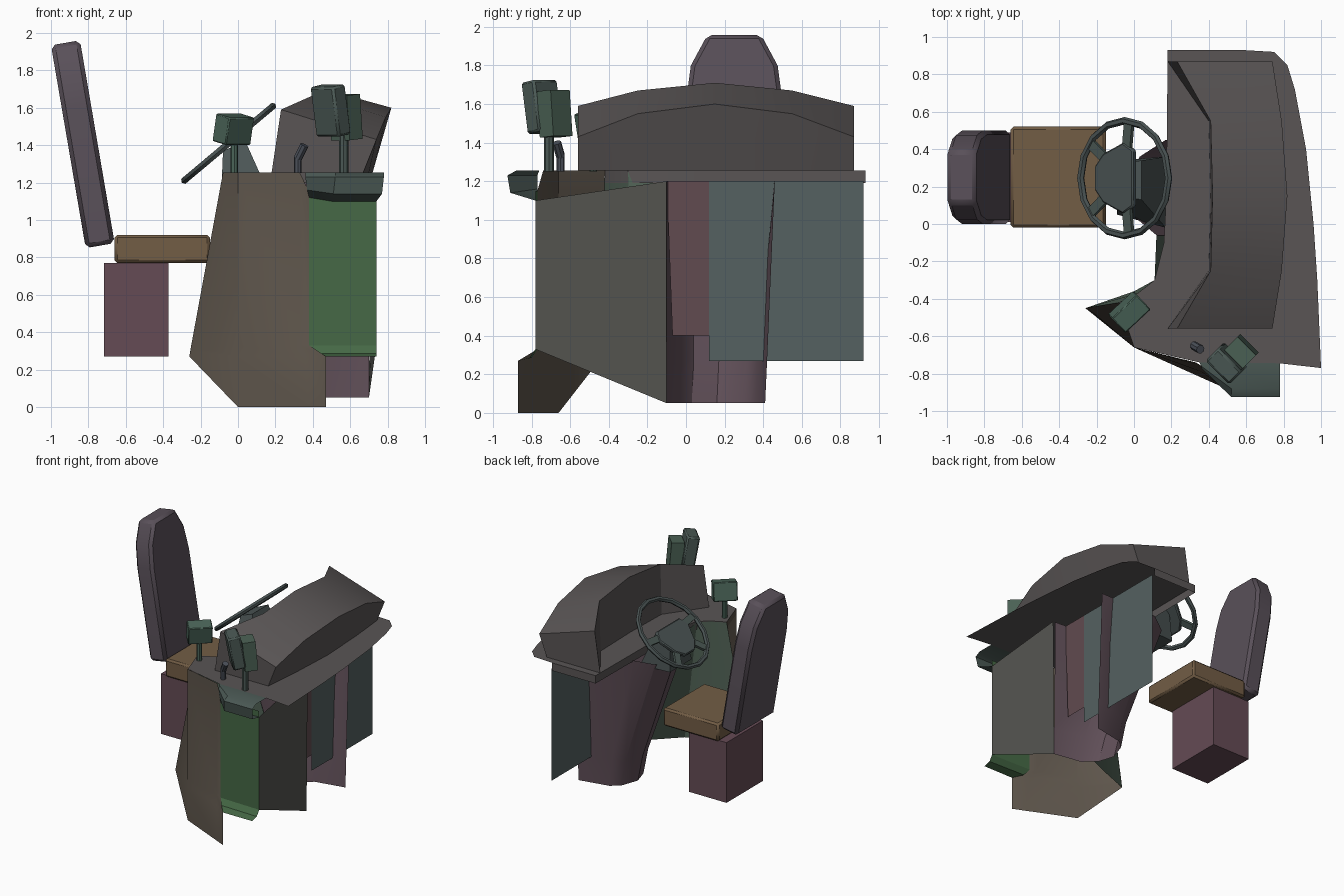
import bpy, bmesh, math
from mathutils import Matrix, Vector

R = math.radians

# Dark tints shared by the parts
TINTS = {
    "seat_base": (0.13, 0.07, 0.09), "seat_cushion": (0.17, 0.11, 0.06), "seat_backrest": (0.10, 0.08, 0.10),
    "steering": (0.07, 0.09, 0.09), "wheel": (0.07, 0.10, 0.09), "knee": (0.12, 0.08, 0.10),
    "inner": (0.08, 0.12, 0.09), "front_console": (0.11, 0.09, 0.07), "side_cabinet_front": (0.06, 0.14, 0.06),
    "side_cabinet_back": (0.09, 0.09, 0.08), "lower_dash": (0.09, 0.12, 0.12), "center_dash": (0.12, 0.07, 0.08),
    "counter": (0.10, 0.09, 0.09), "side_tray": (0.07, 0.10, 0.09), "dashboard": (0.10, 0.09, 0.09),
    "small": (0.07, 0.13, 0.10), "tall": (0.07, 0.10, 0.09), "rear": (0.07, 0.12, 0.09), "lever": (0.07, 0.08, 0.10)}


def finish(name, bm, bevel=0, smooth=30):
    bmesh.ops.recalc_face_normals(bm, faces=bm.faces)
    me = bpy.data.meshes.new(name)
    bm.to_mesh(me)
    bm.free()
    key = next(k for k in TINTS if name.startswith(k))
    mat = bpy.data.materials.get(key) or bpy.data.materials.new(key)
    mat.diffuse_color = (*TINTS[key], 1)
    me.materials.append(mat)
    ob = bpy.data.objects.new(name, me)
    bpy.context.collection.objects.link(ob)
    if bevel:
        m = ob.modifiers.new("bevel", 'BEVEL')
        m.width = bevel
        m.segments = 1
        m.limit_method = 'ANGLE'
    bpy.ops.object.select_all(action='DESELECT')
    ob.select_set(True)
    bpy.context.view_layer.objects.active = ob
    bpy.ops.object.shade_smooth_by_angle(angle=R(smooth))
    return ob


def sheet(name, rows, closed=False, caps=False):
    """Surface skinned through rows of equally many points."""
    bm = bmesh.new()
    vs = [[bm.verts.new(p) for p in r] for r in rows]
    n = len(rows[0])
    for a, b in zip(vs, vs[1:]):
        for i in range(n if closed else n - 1):
            j = (i + 1) % n
            bm.faces.new((a[i], a[j], b[j], b[i]))
    if caps:
        bm.faces.new(vs[0])
        bm.faces.new(vs[-1])
    return finish(name, bm)


def prism(name, outline, depth, mat, bevel=0):
    """Flat outline extruded to both sides along local z."""
    bm = bmesh.new()
    lo = [bm.verts.new((x, y, -depth / 2)) for x, y in outline]
    hi = [bm.verts.new((x, y, depth / 2)) for x, y in outline]
    bm.faces.new(lo)
    bm.faces.new(hi)
    for i in range(len(lo)):
        j = (i + 1) % len(lo)
        bm.faces.new((lo[i], lo[j], hi[j], hi[i]))
    bm.transform(mat)
    return finish(name, bm, bevel)


def box(name, loc, size, rot=(0, 0, 0), bevel=0, base=Matrix()):
    bm = bmesh.new()
    bmesh.ops.create_cube(bm, size=1)
    m = Matrix.Translation(loc)
    for ang, ax in zip(reversed(rot), 'ZYX'):
        m = m @ Matrix.Rotation(R(ang), 4, ax)
    bm.transform(base @ m @ Matrix.Diagonal((*size, 1)))
    return finish(name, bm, bevel)


def rod(name, a, b, r=0.02, sides=8):
    a, b = Vector(a), Vector(b)
    bm = bmesh.new()
    bmesh.ops.create_cone(bm, cap_ends=True, segments=sides, radius1=r, radius2=r, depth=(b - a).length)
    bm.transform(Matrix.Translation((a + b) / 2) @ (b - a).to_track_quat('Z', 'Y').to_matrix().to_4x4())
    return finish(name, bm)


# Seat: pedestal, cushion and leaning backrest
box("seat_base", (-0.543, 0.25, 0.52), (0.345, 0.48, 0.5))
box("seat_cushion", (-0.405, 0.25, 0.845), (0.51, 0.54, 0.15), bevel=0.015)
t = R(9.7)
lean = Matrix(((0, -math.sin(t), math.cos(t), -0.737), (1, 0, 0, 0.25),
               (0, math.cos(t), math.sin(t), 0.863), (0, 0, 0, 1)))
half = [(0.25, 0), (0.25, 0.75), (0.225, 0.94), (0.14, 1.1)]
prism("seat_backrest", half + [(-x, y) for x, y in reversed(half)], 0.157, lean, 0.022)

# Steering wheel on its tilted plane
wheel = Matrix.Translation((-0.05, 0.245, 1.41)) @ Matrix.Rotation(R(-40), 4, 'Y')
bm = bmesh.new()
N, M = 16, 6
ring = [[bm.verts.new(wheel @ Vector(((0.307 + 0.02 * math.cos(2 * math.pi * j / M)) * math.cos(2 * math.pi * i / N),
                                      (0.307 + 0.02 * math.cos(2 * math.pi * j / M)) * math.sin(2 * math.pi * i / N),
                                      0.02 * math.sin(2 * math.pi * j / M)))) for j in range(M)] for i in range(N)]
for i in range(N):
    for j in range(M):
        a, b, k = ring[i], ring[(i + 1) % N], (j + 1) % M
        bm.faces.new((a[j], b[j], b[k], a[k]))
finish("steering_wheel_rim", bm)
hub = [(-0.2, 0.06), (-0.14, 0.13), (0.0, 0.19), (0.07, 0.15), (0.07, 0.05)]
prism("steering_wheel_hub", hub + [(x, -y) for x, y in reversed(hub)], 0.035, wheel, 0.008)
for s in (1, -1):
    for a in (84, 142):
        c = 0.22
        box("wheel_spoke", (c * math.cos(R(a)), s * c * math.sin(R(a)), 0), (0.17, 0.055, 0.022),
            (0, 0, s * a), base=wheel)

# Steering column
sheet("steering_column", [
    [(-0.09, 0.05, 1.13), (0.17, -0.02, 1.13), (0.17, 0.36, 1.13), (-0.09, 0.34, 1.13)],
    [(-0.08, 0.15, 1.37), (0.04, 0.13, 1.42), (0.04, 0.34, 1.42), (-0.08, 0.32, 1.37)]],
    closed=True, caps=True)

# Knee panel bulging around the column, running on into the inner side wall
sheet("knee_panel", [
    [(0.70, 0.46, 1.2), (0.17, 0.45, 1.2), (0.03, 0.36, 1.17), (-0.03, 0.2, 1.15), (0.0, 0.04, 1.17),
     (0.12, -0.06, 1.2), (0.69, -0.1, 1.2)],
    [(0.70, 0.42, 0.27), (0.42, 0.37, 0.27), (0.34, 0.31, 0.27), (0.28, 0.17, 0.27), (0.32, 0.04, 0.27),
     (0.44, -0.05, 0.27), (0.70, -0.1, 0.27)],
    [(0.70, 0.41, 0.05), (0.45, 0.36, 0.05), (0.38, 0.3, 0.05), (0.33, 0.16, 0.05), (0.37, 0.03, 0.05),
     (0.47, -0.06, 0.05), (0.70, -0.1, 0.05)]])
sheet("inner_side_wall", [
    [(0.12, -0.06, 1.2), (0.11, -0.3, 1.25), (0.02, -0.37, 1.25), (-0.08, -0.42, 1.25)],
    [(0.44, -0.06, 0.27), (0.2, -0.27, 0.28), (0.0, -0.36, 0.28), (-0.26, -0.45, 0.27)]])

# Outer console walls with the flared foot
sheet("front_console_wall", [
    [(-0.08, -0.42, 1.255), (0, -0.66, 1.255), (0.33, -0.74, 1.255), (0.38, -0.77, 1.15)],
    [(-0.25, -0.447, 0.33), (0, -0.66, 0.33), (0.33, -0.75, 0.33), (0.38, -0.77, 0.33)],
    [(-0.255, -0.448, 0.3), (0, -0.66, 0.27), (0.36, -0.79, 0.27), (0.47, -0.87, 0.27)],
    [(-0.26, -0.45, 0.27), (0, -0.66, 0), (0.38, -0.83, 0), (0.47, -0.87, 0)]])
sheet("side_cabinet_front", [
    [(0.38, -0.77, 1.15), (0.74, -0.78, 1.15)],
    [(0.38, -0.77, 0.33), (0.74, -0.78, 0.33)],
    [(0.41, -0.80, 0.285), (0.74, -0.81, 0.285)],
    [(0.47, -0.87, 0.27), (0.74, -0.87, 0.27)]])
sheet("side_cabinet_back", [
    [(0.74, -0.78, 1.1), (0.71, -0.1, 1.2)],
    [(0.74, -0.78, 0.33), (0.70, -0.1, 0.05)]])

# Flat panels below the dashboard
sheet("lower_dash_panel", [[(0.59, 0.12, 1.2), (0.59, 0.92, 1.2)], [(0.59, 0.12, 0.27), (0.59, 0.92, 0.27)]])
sheet("center_dash_panel", [[(0.59, -0.1, 1.2), (0.59, 0.12, 1.2)], [(0.59, -0.07, 0.4), (0.59, 0.12, 0.4)]])

# Counter top with a skirt along the driver side
inner = [(0.58, 0.93), (0.18, 0.93), (0.175, 0.4), (0.17, 0.1), (0.16, -0.1), (0.11, -0.3), (0.02, -0.37), (-0.08, -0.42)]
outer = [(0, -0.66), (0.35, -0.74), (0.53, -0.74), (0.78, -0.745), (1.0, -0.77), (0.98, -0.3),
         (0.96, 0), (0.92, 0.4), (0.86, 0.72), (0.82, 0.85), (0.75, 0.92)]
bm = bmesh.new()
bm.faces.new([bm.verts.new((x, y, 1.255)) for x, y in inner + outer])
bmesh.ops.triangulate(bm, faces=bm.faces)
finish("counter_top", bm)
sheet("counter_skirt", [[(x, y, z) for x, y in inner] for z in (1.255, 1.19)])

# Outer tray at the passenger side
sheet("side_tray", [
    [(0.35, -0.74, 1.255), (0.53, -0.74, 1.255), (0.78, -0.74, 1.255)],
    [(0.36, -0.76, 1.255), (0.52, -0.88, 1.255), (0.78, -0.88, 1.255)],
    [(0.36, -0.77, 1.23), (0.52, -0.925, 1.23), (0.78, -0.925, 1.23)],
    [(0.37, -0.77, 1.16), (0.51, -0.91, 1.14), (0.77, -0.91, 1.14)],
    [(0.38, -0.77, 1.12), (0.50, -0.78, 1.1), (0.74, -0.78, 1.1)]])

# Dashboard hood: arched shell over five stations
stations = [(-0.56, 0.18, 0.23, 1.59, 0.74, 1.43, 0.67), (-0.25, 0.4, 0.41, 1.67, 0.79, 1.55, 0.7),
            (0.15, 0.41, 0.42, 1.71, 0.82, 1.6, 0.72), (0.55, 0.4, 0.41, 1.67, 0.79, 1.55, 0.7),
            (0.87, 0.18, 0.23, 1.59, 0.74, 1.43, 0.67)]
sheet("dashboard_hood", [[(fb, y, 1.255), (ft, y, fz), (bt, y, bz), (bb, y, 1.255)]
                         for y, fb, ft, fz, bt, bz, bb in stations], closed=True, caps=True)

# Screens on posts and a lever
box("small_screen", (-0.025, -0.47, 1.485), (0.185, 0.11, 0.15), (12, 0, 43), 0.006)
rod("small_screen_post", (-0.02, -0.48, 1.25), (-0.02, -0.48, 1.45))
box("tall_screen", (0.495, -0.745, 1.585), (0.18, 0.10, 0.27), (10, 0, -45), 0.012)
box("rear_screen", (0.575, -0.68, 1.55), (0.14, 0.10, 0.24), (5, 0, -45))
rod("tall_screen_post", (0.565, -0.71, 1.25), (0.565, -0.71, 1.48), 0.025)
rod("lever_shaft", (0.32, -0.65, 1.25), (0.32, -0.65, 1.34), 0.02)
rod("lever_handle", (0.32, -0.65, 1.33), (0.355, -0.67, 1.4), 0.024)
